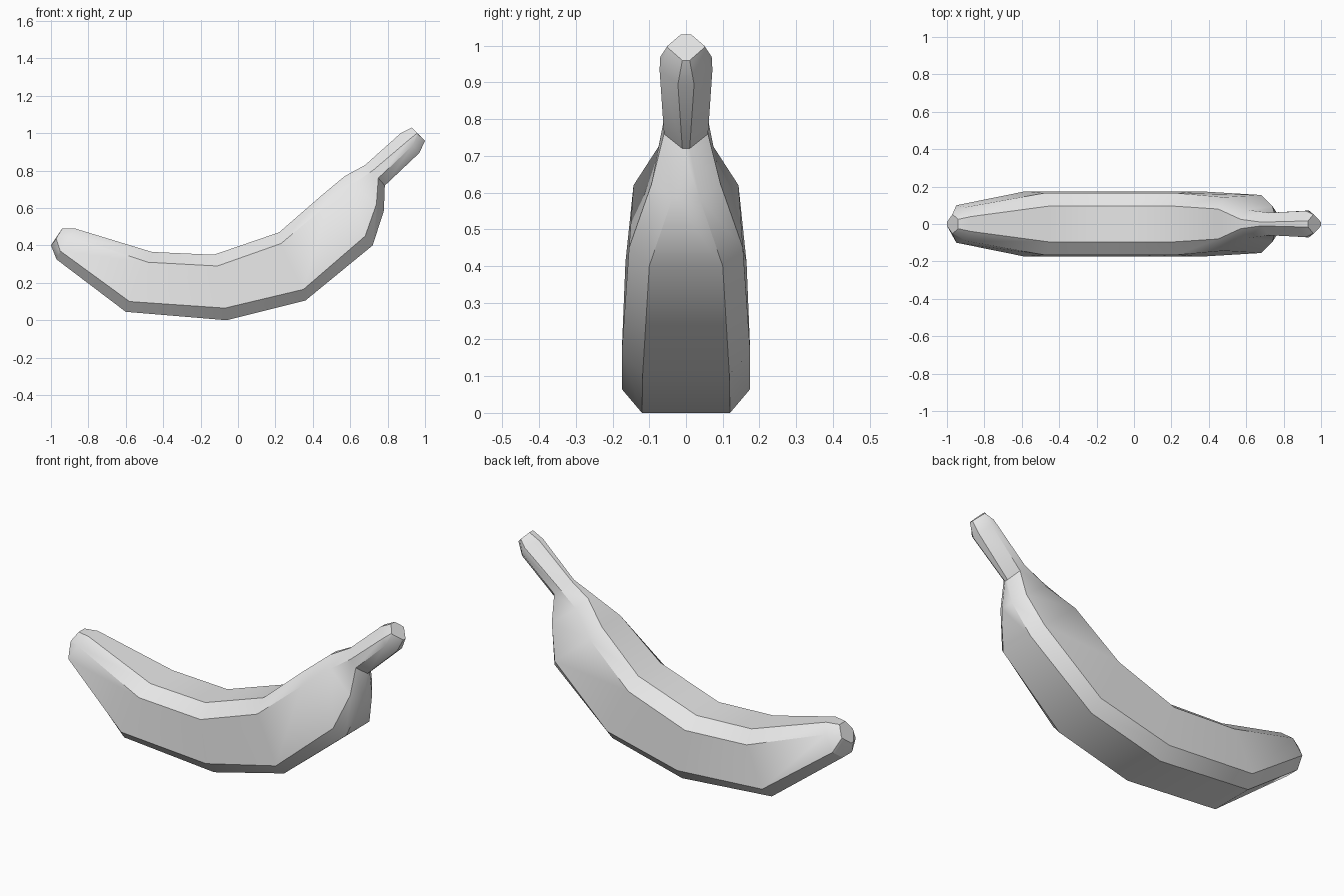
import bpy, bmesh, math

cube = bpy.data.objects.get("Cube")
if cube:
    bpy.data.objects.remove(cube, do_unlink=True)

# Peel colour
peel = bpy.data.materials.new("pale grey")
peel.use_nodes = True
grey = (0.8, 0.8, 0.8, 1)
peel.diffuse_color = grey
peel.node_tree.nodes["Principled BSDF"].inputs["Base Color"].default_value = grey

# Four ridges running from blossom end to stem, as (x, half width, z)
top = [(-.94, .025, .49), (-.87, .04, .49), (-.46, .095, .365), (-.13, .095, .35),
       (.22, .095, .47), (.45, .08, .67), (.57, .025, .77), (.68, .01, .83),
       (.87, .015, 1.0), (.93, .015, 1.03)]
upper = [(-.968, .05, .445), (-.90, .09, .45), (-.48, .165, .31), (-.11, .165, .29),
         (.23, .165, .41), (.48, .143, .62), (.61, .075, .725), (.72, .06, .80),
         (.92, .07, .97), (.958, .05, 1.0)]
lower = [(-.972, .05, .435), (-.95, .10, .37), (-.58, .175, .10), (-.07, .175, .065),
         (.35, .175, .165), (.68, .155, .45), (.74, .095, .62), (.75, .06, .76),
         (.935, .072, .935), (.962, .05, .995)]
bottom = [(-1, .01, .40), (-.97, .04, .325), (-.60, .12, .045), (-.06, .12, 0),
          (.36, .118, .105), (.72, .10, .40), (.78, .037, .585), (.785, .01, .72),
          (.97, .022, .895), (1, .01, .96)]

# Loft eight-sided rings through the ridges and cap both ends
bm = bmesh.new()
rings = []
for section in zip(top, upper, lower, bottom):
    left = [bm.verts.new(p) for p in section]
    right = [bm.verts.new((x, -y, z)) for x, y, z in reversed(section)]
    rings.append(left + right)
for a, b in zip(rings, rings[1:]):
    for i in range(len(a)):
        j = (i + 1) % len(a)
        bm.faces.new((a[i], a[j], b[j], b[i]))
bm.faces.new(rings[0])
bm.faces.new(rings[-1])
bmesh.ops.recalc_face_normals(bm, faces=bm.faces)
mesh = bpy.data.meshes.new("banana")
bm.to_mesh(mesh)
bm.free()
mesh.materials.append(peel)

banana = bpy.data.objects.new("banana", mesh)
bpy.context.collection.objects.link(banana)
bpy.ops.object.select_all(action='DESELECT')
banana.select_set(True)
bpy.context.view_layer.objects.active = banana
bpy.ops.object.shade_smooth_by_angle(angle=math.radians(34))
